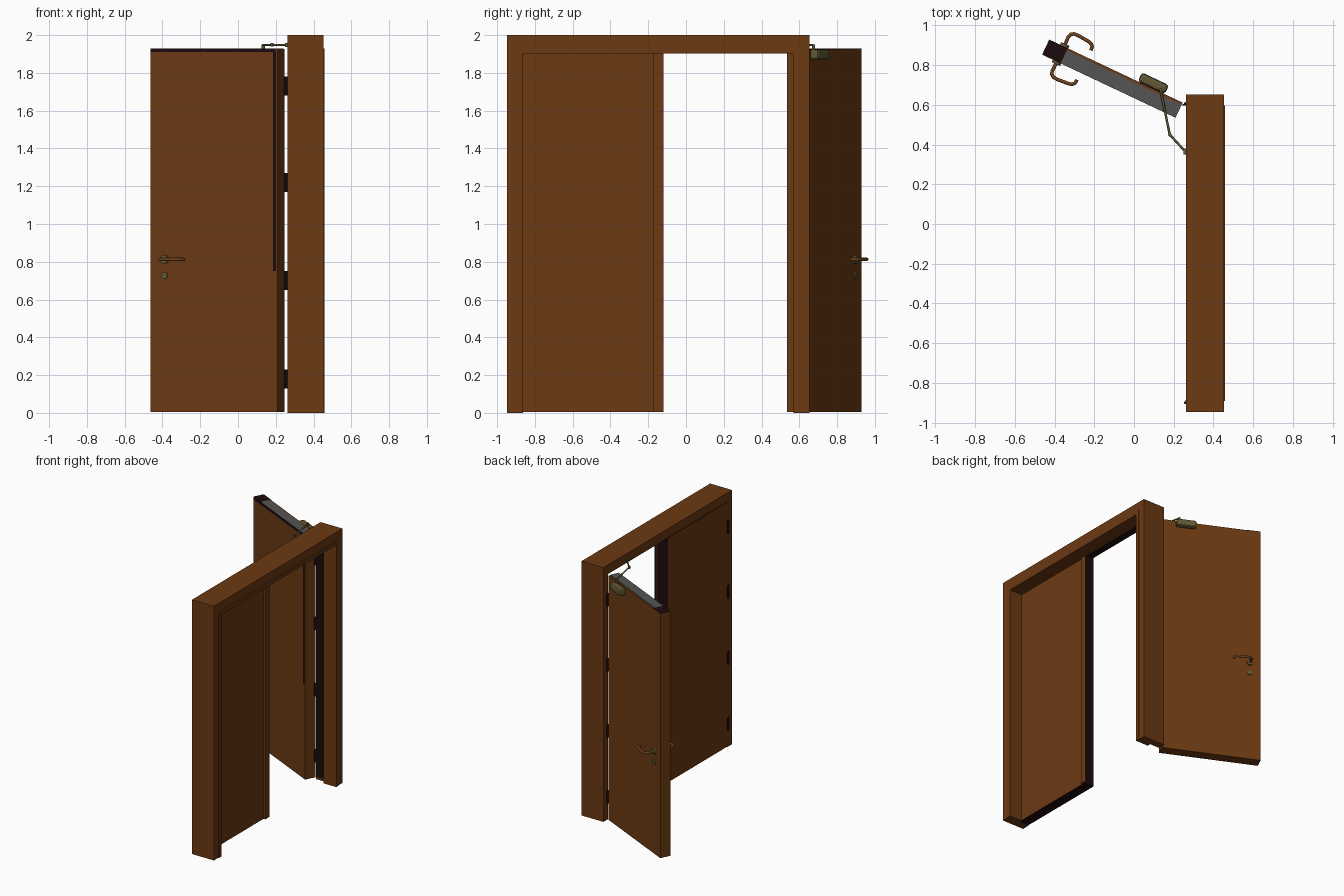
import bpy, bmesh, math
from mathutils import Matrix, Vector

if "Cube" in bpy.data.objects:
    bpy.data.objects.remove(bpy.data.objects["Cube"])


def mat(name, rgb):
    m = bpy.data.materials.new(name)
    m.diffuse_color = (*rgb, 1)
    m.use_nodes = True
    m.node_tree.nodes["Principled BSDF"].inputs["Base Color"].default_value = m.diffuse_color
    return m


WOOD = mat("brown wood", (0.15, 0.041, 0.006))
DARK = mat("dark seal", (0.012, 0.003, 0.004))
GREY = mat("grey core", (0.09, 0.09, 0.09))
BRASS = mat("old brass", (0.125, 0.10, 0.035))
COPPER = mat("copper lever", (0.17, 0.06, 0.012))
ROOT = Matrix.Identity(4)
# open leaf frame: local x runs from hinge to meeting edge, y from back face to front face
LEAF = Matrix.Translation((0.245, 0.611, 0)) @ Matrix.Rotation(math.radians(154.7), 4, 'Z')
W, T, H = 0.743, 0.083, 1.93


def finish(name, bm, m, M):
    bmesh.ops.recalc_face_normals(bm, faces=bm.faces)
    me = bpy.data.meshes.new(name)
    bm.to_mesh(me)
    bm.free()
    ob = bpy.data.objects.new(name, me)
    bpy.context.collection.objects.link(ob)
    ob.matrix_world = M
    me.materials.append(m)
    return ob


def box(name, lo, hi, m, M=ROOT, bevel=0):
    bm = bmesh.new()
    lo, hi = Vector(lo), Vector(hi)
    bmesh.ops.create_cube(bm, size=1, matrix=Matrix.Translation((lo + hi) / 2) @ Matrix.Diagonal((*(hi - lo), 1)))
    ob = finish(name, bm, m, M)
    if bevel:
        b = ob.modifiers.new("bevel", 'BEVEL')
        b.width, b.segments = bevel, 2
    return ob


def prism_x(name, pts, x0, x1, m):
    bm = bmesh.new()
    f = bm.faces.new([bm.verts.new((x0, y, z)) for y, z in pts])
    r = bmesh.ops.extrude_face_region(bm, geom=[f])
    bmesh.ops.translate(bm, verts=[v for v in r["geom"] if isinstance(v, bmesh.types.BMVert)], vec=(x1 - x0, 0, 0))
    return finish(name, bm, m, ROOT)


def cyl(name, c, r, depth, m, M=ROOT, axis='Z', n=16):
    bm = bmesh.new()
    rot = Matrix.Rotation(math.pi / 2, 4, 'X') if axis == 'Y' else ROOT
    bmesh.ops.create_cone(bm, cap_ends=True, segments=n, radius1=r, radius2=r, depth=depth,
                          matrix=Matrix.Translation(c) @ rot)
    ob = finish(name, bm, m, M)
    for p in ob.data.polygons:
        p.use_smooth = len(p.vertices) == 4
    return ob


def tube(name, pts, r, m, M=ROOT):
    cu = bpy.data.curves.new(name, 'CURVE')
    cu.dimensions = '3D'
    cu.bevel_depth, cu.bevel_resolution, cu.use_fill_caps = r, 2, True
    s = cu.splines.new('POLY')
    s.points.add(len(pts) - 1)
    for p, q in zip(s.points, pts):
        p.co = (*q, 1)
    ob = bpy.data.objects.new(name, cu)
    bpy.context.collection.objects.link(ob)
    ob.matrix_world = M
    cu.materials.append(m)


def arch(y0, y1, z1, a0, a1, az):
    return [(y0, 0), (y0, z1), (y1, z1), (y1, 0), (a1, 0), (a1, az), (a0, az), (a0, 0)]


# Frame: outer casing and inner stop
prism_x("door_frame", arch(-0.947, 0.653, 2.0, -0.89, 0.596, H), 0.262, 0.453, WOOD)
prism_x("door_stop", arch(-0.89, 0.596, H, -0.862, 0.568, 1.903), 0.346, 0.458, WOOD)
# Seals lining the rebate
box("jamb_seal", (0.264, 0.592, 0.02), (0.345, 0.5965, H), DARK)
box("head_seal", (0.264, -0.147, H - 0.004), (0.345, 0.592, H + 0.001), DARK)

# Closed leaf: dark on edge, top and bottom
leaf = box("closed_leaf", (0.262, -0.888, 0.004), (0.262 + T, -0.147, H - 0.003), WOOD)
leaf.data.materials.append(DARK)
for p in leaf.data.polygons:
    p.material_index = 0 if abs(p.normal.x) > 0.5 else 1
strip = box("meeting_strip", (0.345, -0.175, 0.004), (0.36, -0.12, 1.902), WOOD)
strip.data.materials.append(DARK)
for p in strip.data.polygons:
    p.material_index = 1 if p.normal.y > 0.5 else 0

# Open leaf with core and seal details
box("open_leaf", (0, 0, 0.004), (W, T, H - 0.003), WOOD, LEAF)
box("leaf_core_top", (0, 0.012, H - 0.004), (0.64, T, H), GREY, LEAF)
box("leaf_end_cap", (0.64, 0, H - 0.004), (W, T, H), DARK, LEAF)
box("leaf_top_seal", (0.012, T - 0.002, 1.91), (W, T + 0.001, H - 0.001), DARK, LEAF)
box("leaf_side_seal", (0.01, T - 0.002, 0.75), (0.027, T + 0.001, 1.91), DARK, LEAF)

# Hinges
for z in (0.18, 0.70, 1.22, 1.73):
    for side, y in (("open", 0.606), ("closed", -0.9)):
        cyl(f"hinge_{side}_knuckle", (0.258, y, z), 0.007, 0.1, DARK, n=12)
    box("hinge_open_plate", (0.243, 0.597, z - 0.05), (0.264, 0.603, z + 0.05), DARK)
    box("hinge_closed_plate", (0.26, -0.9, z - 0.05), (0.264, -0.886, z + 0.05), DARK)

# Lever handles and key plates on both faces
lever = [(0.66, 0), (0.662, 0.055), (0.656, 0.07), (0.643, 0.079), (0.62, 0.081),
         (0.56, 0.076), (0.542, 0.071), (0.532, 0.06), (0.53, 0.04)]
for side, y0, s in (("front", T, 1), ("back", 0, -1)):
    tube(f"{side}_lever", [(u, y0 + s * d, 0.813) for u, d in lever], 0.009, COPPER, LEAF)
    cyl(f"{side}_rosette", (0.66, y0 + s * 0.007, 0.813), 0.023, 0.014, BRASS, LEAF, 'Y', 24)
    cyl(f"{side}_key_plate", (0.66, y0 + s * 0.004, 0.727), 0.018, 0.008, BRASS, LEAF, 'Y', 24)

# Door closer: body, pivot and folding arm
box("closer_body", (0.1, -0.05, 1.87), (0.25, 0, 1.925), BRASS, LEAF, 0.014)
cyl("closer_pivot", (0.134, 0.675, 1.933), 0.009, 0.035, BRASS)
tube("closer_main_arm", [(0.134, 0.675, 1.948), (0.18, 0.45, 1.948)], 0.006, BRASS)
cyl("closer_elbow", (0.18, 0.45, 1.948), 0.009, 0.018, BRASS)
tube("closer_fore_arm", [(0.18, 0.45, 1.948), (0.258, 0.365, 1.948)], 0.006, BRASS)
box("closer_shoe", (0.25, 0.35, 1.937), (0.264, 0.38, 1.959), BRASS)
